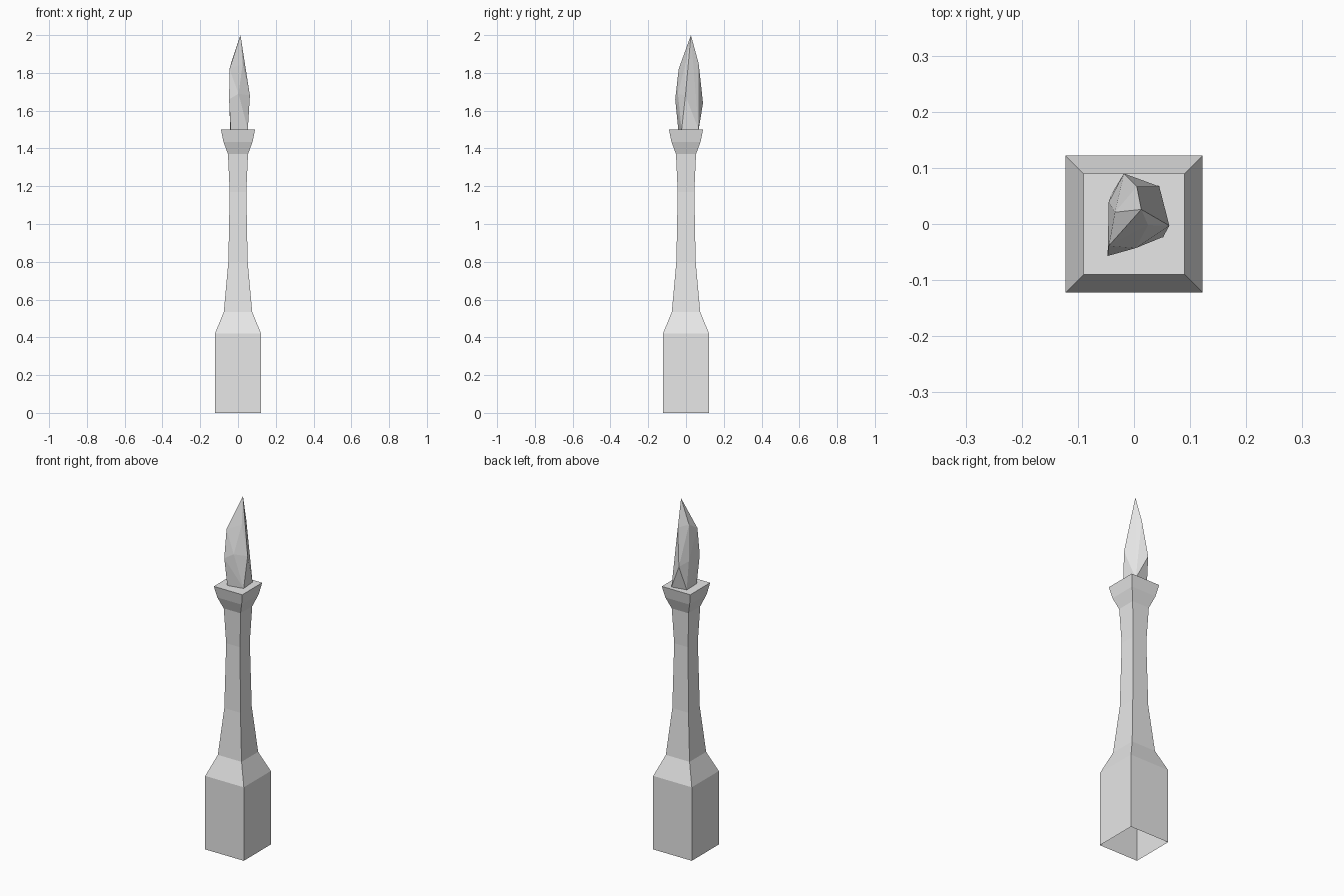
import bpy, bmesh

if "Cube" in bpy.data.objects:
    bpy.data.objects.remove(bpy.data.objects["Cube"])

grey = bpy.data.materials.new("pale grey stone")
grey.diffuse_color = (0.8, 0.8, 0.8, 1)
grey.use_nodes = True
grey.node_tree.nodes["Principled BSDF"].inputs["Base Color"].default_value = grey.diffuse_color


def finish(name, bm):
    bmesh.ops.recalc_face_normals(bm, faces=bm.faces)
    mesh = bpy.data.meshes.new(name)
    bm.to_mesh(mesh)
    bm.free()
    mesh.materials.append(grey)
    obj = bpy.data.objects.new(name, mesh)
    bpy.context.collection.objects.link(obj)
    return obj


# Square column: (half width, height) profile, open underneath, flat cap
profile = [(0.122, 0), (0.122, 0.42), (0.075, 0.535), (0.051, 0.80),
           (0.044, 1.17), (0.053, 1.37), (0.077, 1.435), (0.09, 1.50)]
bm = bmesh.new()
rings = [[bm.verts.new((sx * w, sy * w, z))
          for sx, sy in ((-1, -1), (1, -1), (1, 1), (-1, 1))]
         for w, z in profile]
for lower, upper in zip(rings, rings[1:]):
    for i in range(4):
        j = (i + 1) % 4
        bm.faces.new((lower[i], lower[j], upper[j], upper[i]))
bm.faces.new(rings[-1])
finish("column", bm)

# Faceted flame: irregular rings wrapped in a hull
base = [(-0.039, -0.041, 1.5), (0.052, -0.023, 1.5),
        (0.045, 0.067, 1.5), (-0.041, 0.052, 1.5)]
middle = [(-0.047, -0.057, 1.66), (0.003, -0.043, 1.69),
          (0.063, -0.003, 1.68), (-0.018, 0.09, 1.64), (-0.045, 0.039, 1.66)]
upper = [(-0.045, -0.039, 1.82), (0.025, -0.002, 1.85), (0.005, 0.067, 1.85),
         (-0.034, 0.021, 1.86)]
tip = [(0.013, 0.026, 2.0)]
bm = bmesh.new()
for co in base + middle + upper + tip:
    bm.verts.new(co)
hull = bmesh.ops.convex_hull(bm, input=bm.verts)
loose = [v for v in bm.verts if not v.link_faces]
bmesh.ops.delete(bm, geom=loose, context='VERTS')
finish("flame", bm)
